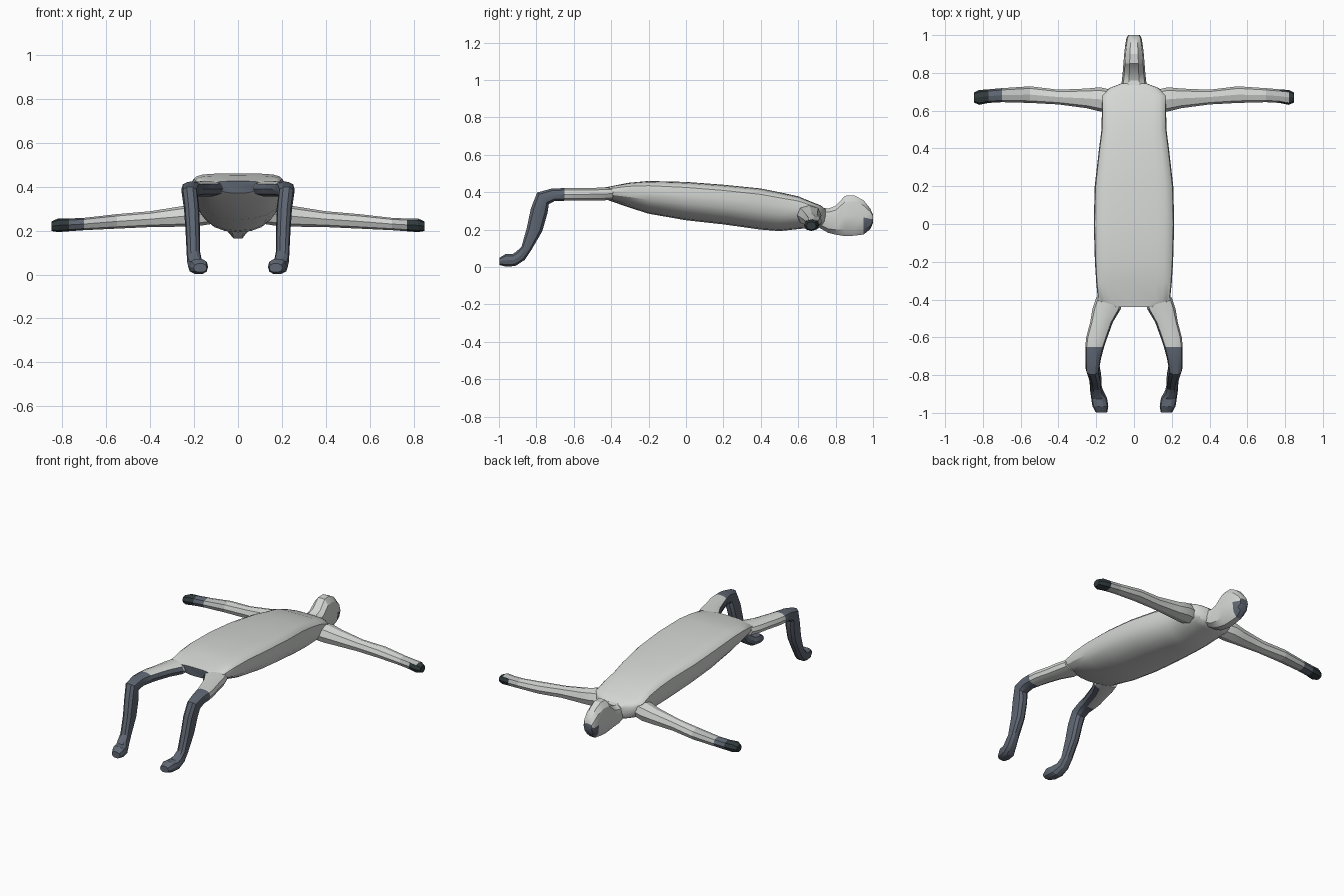
import bpy, bmesh, math
from mathutils import Vector


def material(name, rgb):
    m = bpy.data.materials.new(name)
    m.diffuse_color = (*rgb, 1)
    return m


MATS = [material("pale grey", (0.66, 0.68, 0.66)),
        material("slate", (0.115, 0.135, 0.17)),
        material("dark green grey", (0.03, 0.042, 0.045)),
        material("mid grey", (0.5, 0.52, 0.51))]


def loft(name, rings, sides, rule, top=1.0, bottom=1.0):
    """Rings are (centre, side half-axis, up half-axis, down half-axis)."""
    bm = bmesh.new()
    loops = []
    for c, u, up, down in rings:
        loop = []
        for i in range(sides):
            a = 2 * math.pi * i / sides
            ca, sa = math.cos(a), math.sin(a)
            e = top if sa >= 0 else bottom
            s = math.copysign(abs(ca) ** e, ca)
            v = up * abs(sa) ** e if sa >= 0 else down * abs(sa) ** e
            loop.append(bm.verts.new(c + u * s + v))
        loops.append(loop)
    for a, b in zip(loops, loops[1:]):
        for i in range(sides):
            j = (i + 1) % sides
            bm.faces.new((a[i], a[j], b[j], b[i]))
    bm.faces.new(loops[0])
    bm.faces.new(loops[-1])
    bmesh.ops.recalc_face_normals(bm, faces=bm.faces)
    for f in bm.faces:
        f.material_index = rule(f.calc_center_median(), f.normal)
    me = bpy.data.meshes.new(name)
    bm.to_mesh(me)
    bm.free()
    for m in MATS:
        me.materials.append(m)
    ob = bpy.data.objects.new(name, me)
    bpy.context.collection.objects.link(ob)
    bpy.context.view_layer.objects.active = ob
    ob.select_set(True)
    bpy.ops.object.shade_smooth_by_angle(angle=math.radians(28))
    ob.select_set(False)
    return ob


def along_y(rows, split):
    """Rows are (y, half width, z low, z high); split places the widest height."""
    out = []
    for y, w, lo, hi in rows:
        z = lo + split * (hi - lo)
        out.append((Vector((0, y, z)), Vector((w, 0, 0)),
                    Vector((0, 0, hi - z)), Vector((0, 0, lo - z))))
    return out


# Torso: flat upper side, rounded underside
loft("torso", along_y([
    (-0.44, 0.10, 0.37, 0.425), (-0.41, 0.19, 0.355, 0.43),
    (-0.31, 0.20, 0.32, 0.45), (-0.20, 0.207, 0.285, 0.46),
    (0.0, 0.213, 0.25, 0.455), (0.2, 0.208, 0.228, 0.44),
    (0.4, 0.185, 0.20, 0.42), (0.5, 0.172, 0.192, 0.40),
    (0.6, 0.17, 0.203, 0.378), (0.68, 0.17, 0.21, 0.345),
    (0.72, 0.13, 0.215, 0.33), (0.745, 0.065, 0.225, 0.31)], 0.65), 20,
    lambda c, n: 1 if n.y < -0.8 else 0, top=0.45, bottom=0.9)

# Neck and head, with a dark patch low on the far end
loft("head", along_y([
    (0.70, 0.075, 0.215, 0.325), (0.76, 0.064, 0.18, 0.315),
    (0.80, 0.06, 0.17, 0.33), (0.85, 0.056, 0.16, 0.385),
    (0.90, 0.052, 0.163, 0.387), (0.95, 0.046, 0.17, 0.36),
    (0.985, 0.04, 0.20, 0.315), (1.0, 0.03, 0.235, 0.28)], 0.5), 10,
    lambda c, n: 1 if c.y > 0.96 and c.z < 0.27 else 0, top=0.75, bottom=0.85)


# Legs: (x, y, z, half width, half thickness, downward tilt in degrees)
LEG = [(0.13, -0.39, 0.393, 0.07, 0.034, 0), (0.145, -0.45, 0.39, 0.075, 0.036, 0),
       (0.172, -0.52, 0.389, 0.06, 0.035, 0), (0.197, -0.60, 0.389, 0.056, 0.035, 0),
       (0.208, -0.65, 0.388, 0.05, 0.035, 0), (0.216, -0.71, 0.386, 0.042, 0.036, 10),
       (0.22, -0.765, 0.367, 0.036, 0.046, 45), (0.211, -0.785, 0.30, 0.035, 0.048, 75),
       (0.206, -0.81, 0.20, 0.033, 0.044, 78), (0.203, -0.853, 0.10, 0.031, 0.029, 73),
       (0.198, -0.885, 0.06, 0.034, 0.033, 45), (0.185, -0.92, 0.037, 0.042, 0.034, 12),
       (0.178, -0.965, 0.036, 0.042, 0.035, 0), (0.172, -0.997, 0.03, 0.03, 0.02, 0)]

# Arms: (x, y, z, half depth, half height)
ARM = [(0.12, 0.65, 0.28, 0.06, 0.05), (0.18, 0.66, 0.275, 0.064, 0.054),
       (0.25, 0.665, 0.265, 0.052, 0.047), (0.4, 0.672, 0.252, 0.039, 0.036),
       (0.55, 0.685, 0.242, 0.044, 0.033), (0.70, 0.682, 0.23, 0.037, 0.028),
       (0.77, 0.677, 0.226, 0.036, 0.029), (0.82, 0.67, 0.224, 0.039, 0.031),
       (0.848, 0.67, 0.22, 0.026, 0.022)]


def leg_colour(c, n):
    inner = n.x * c.x < 0 and abs(n.x) > 0.25 and n.z < 0.6
    return 1 if c.y < -0.65 or (c.y < -0.43 and inner) else 0


def left_arm_colour(c, n):
    x = -c.x
    return 2 if x > 0.77 else 1 if x > 0.70 else 3 if x > 0.55 else 0


def right_arm_colour(c, n):
    if c.x > 0.82 or (c.x > 0.77 and n.z < 0.5):
        return 2
    return 3 if c.x > 0.70 else 0


for side, s in (("left", -1), ("right", 1)):
    rings = []
    for x, y, z, w, r, t in LEG:
        t = math.radians(t)
        up = Vector((0, -math.sin(t), math.cos(t))) * r
        rings.append((Vector((s * x, y, z)), Vector((w, 0, 0)), up, -up))
    loft(side + "_leg", rings, 10, leg_colour, 0.8, 0.8)

    rings = [(Vector((s * x, y, z)), Vector((0, d, 0)),
              Vector((0, 0, h)), Vector((0, 0, -h))) for x, y, z, d, h in ARM]
    loft(side + "_arm", rings, 8,
         left_arm_colour if s < 0 else right_arm_colour, 0.85, 0.85)
